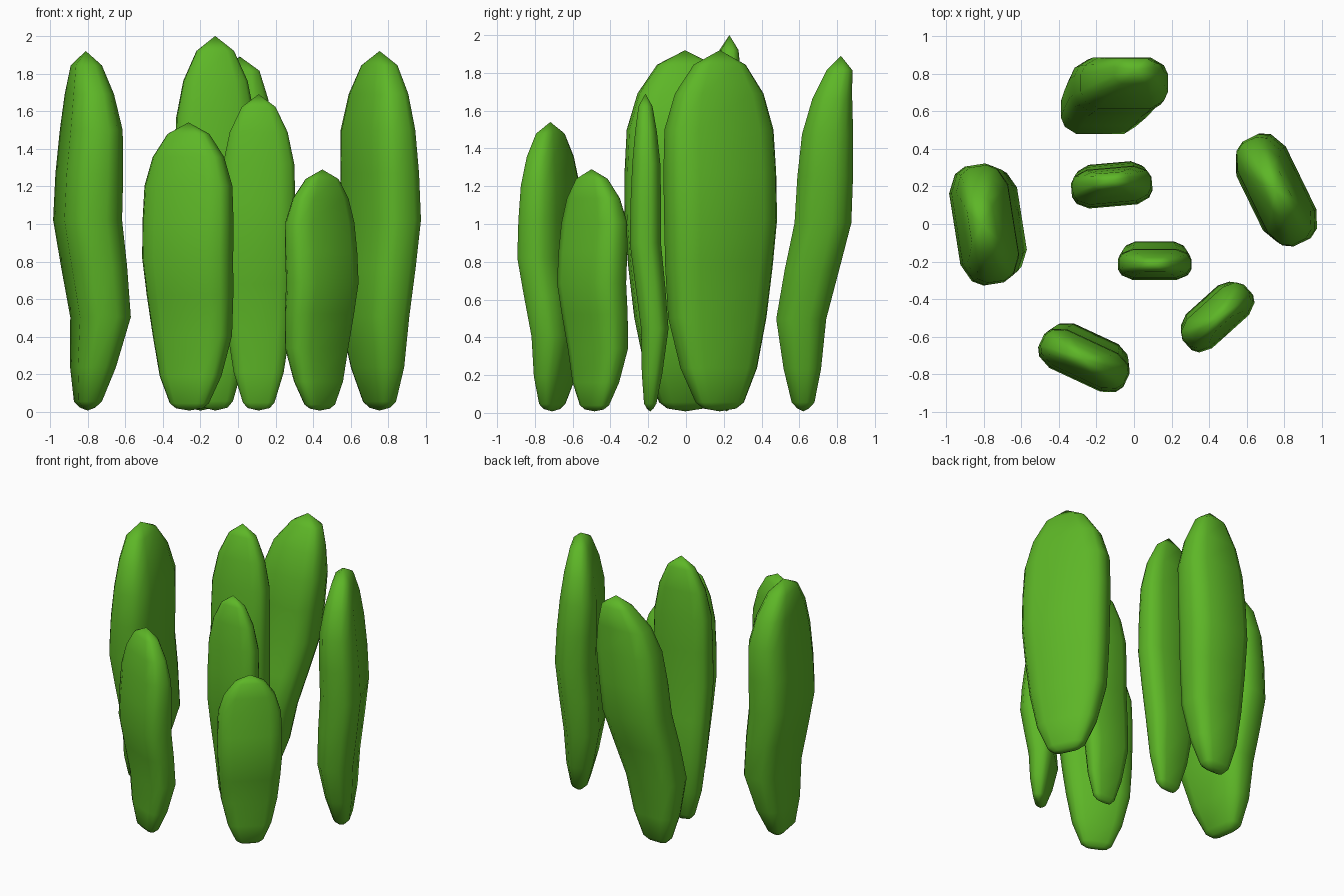
import bpy, bmesh, math
from mathutils import Vector

cube = bpy.data.objects.get("Cube")
if cube:
    bpy.data.objects.remove(cube)

green = bpy.data.materials.new("leaf_green")
green.use_nodes = True
colour = (0.11, 0.47, 0.02, 1)
green.diffuse_color = colour
bsdf = green.node_tree.nodes["Principled BSDF"]
bsdf.inputs["Base Color"].default_value = colour
bsdf.inputs["Roughness"].default_value = 0.8

# Shared pad profile: height fraction, width fraction, thickness fraction
RINGS = [(0.008, 0.3, 0.2), (0.025, 0.43, 0.4), (0.12, 0.68, 0.66), (0.26, 0.87, 0.88),
         (0.4, 0.95, 0.96), (0.53, 1, 1), (0.66, 1, 0.98), (0.78, 0.97, 0.9),
         (0.88, 0.79, 0.7), (0.96, 0.46, 0.45)]
# One quarter of the rounded cross-section, mirrored to the rest
QUARTER = [(1, 0.32), (0.9, 0.68), (0.6, 0.97)]
SECTION = (QUARTER + [(-x, y) for x, y in reversed(QUARTER)]
           + [(-x, -y) for x, y in QUARTER] + [(x, -y) for x, y in reversed(QUARTER)])
KNOTS = [0, 0.27, 0.53, 0.8, 1]


def spine_at(values, t):
    """Smoothly interpolate spine offsets along the height."""
    for i in range(len(KNOTS) - 1):
        if t <= KNOTS[i + 1]:
            f = (t - KNOTS[i]) / (KNOTS[i + 1] - KNOTS[i])
            f = f * f * (3 - 2 * f)
            return values[i] + (values[i + 1] - values[i]) * f
    return values[-1]


def make_pad(name, centre, angle, height, half_width, half_thick, bend, lean=(0, 0, 0, 0, 0)):
    """Upright flat pad; bend moves it across its thickness, lean along its width."""
    a = math.radians(angle)
    u = Vector((math.cos(a), math.sin(a), 0))
    v = Vector((-math.sin(a), math.cos(a), 0))
    base = Vector((centre[0], centre[1], 0.008))

    def place(t, x, y):
        return (base + u * (x + spine_at(lean, t)) + v * (y + spine_at(bend, t))
                + Vector((0, 0, t * (height - 0.008))))

    bm = bmesh.new()
    rings = [[bm.verts.new(place(t, x * w * half_width, y * d * half_thick))
              for x, y in SECTION] for t, w, d in RINGS]
    bottom, top = bm.verts.new(place(0, 0, 0)), bm.verts.new(place(1, 0, 0))
    n = len(SECTION)
    for i in range(n):
        j = (i + 1) % n
        for lo, hi in zip(rings, rings[1:]):
            bm.faces.new((lo[i], lo[j], hi[j], hi[i]))
        bm.faces.new((bottom, rings[0][j], rings[0][i]))
        bm.faces.new((top, rings[-1][i], rings[-1][j]))
    for face in bm.faces:
        face.smooth = True
    bmesh.ops.recalc_face_normals(bm, faces=bm.faces[:])
    mesh = bpy.data.meshes.new(name)
    bm.to_mesh(mesh)
    bm.free()
    mesh.materials.append(green)
    obj = bpy.data.objects.new(name, mesh)
    bpy.context.collection.objects.link(obj)


# Tall outer pads
make_pad("right_pad", (-0.78, 0), -81, 1.92, 0.32, 0.16, (-0.02, 0.05, -0.02, 0, -0.03))
make_pad("left_pad", (0.735, 0.17), -64, 1.92, 0.31, 0.145, (0.02, -0.01, 0.03, 0.01, 0.02))
make_pad("back_pad", (0, 0), 0, 1.89, 0.24, 0.155, (0.62, 0.61, 0.725, 0.75, 0.82),
         (-0.2, -0.18, -0.1, -0.05, 0.01))
# Inner pads
make_pad("middle_pad", (-0.12, 0.215), 5, 2.0, 0.215, 0.105, (0, 0.02, -0.02, -0.01, 0.015))
make_pad("centre_pad", (0.11, -0.19), 0, 1.69, 0.195, 0.085, (0, 0.025, -0.025, -0.02, -0.025))
# Short front pads
make_pad("front_left_pad", (0.435, -0.485), 42, 1.29, 0.22, 0.1, (0, 0.025, -0.02, 0, -0.02))
make_pad("front_right_pad", (-0.255, -0.7), -25, 1.54, 0.25, 0.115, (-0.01, 0.03, -0.03, -0.02, -0.02))
